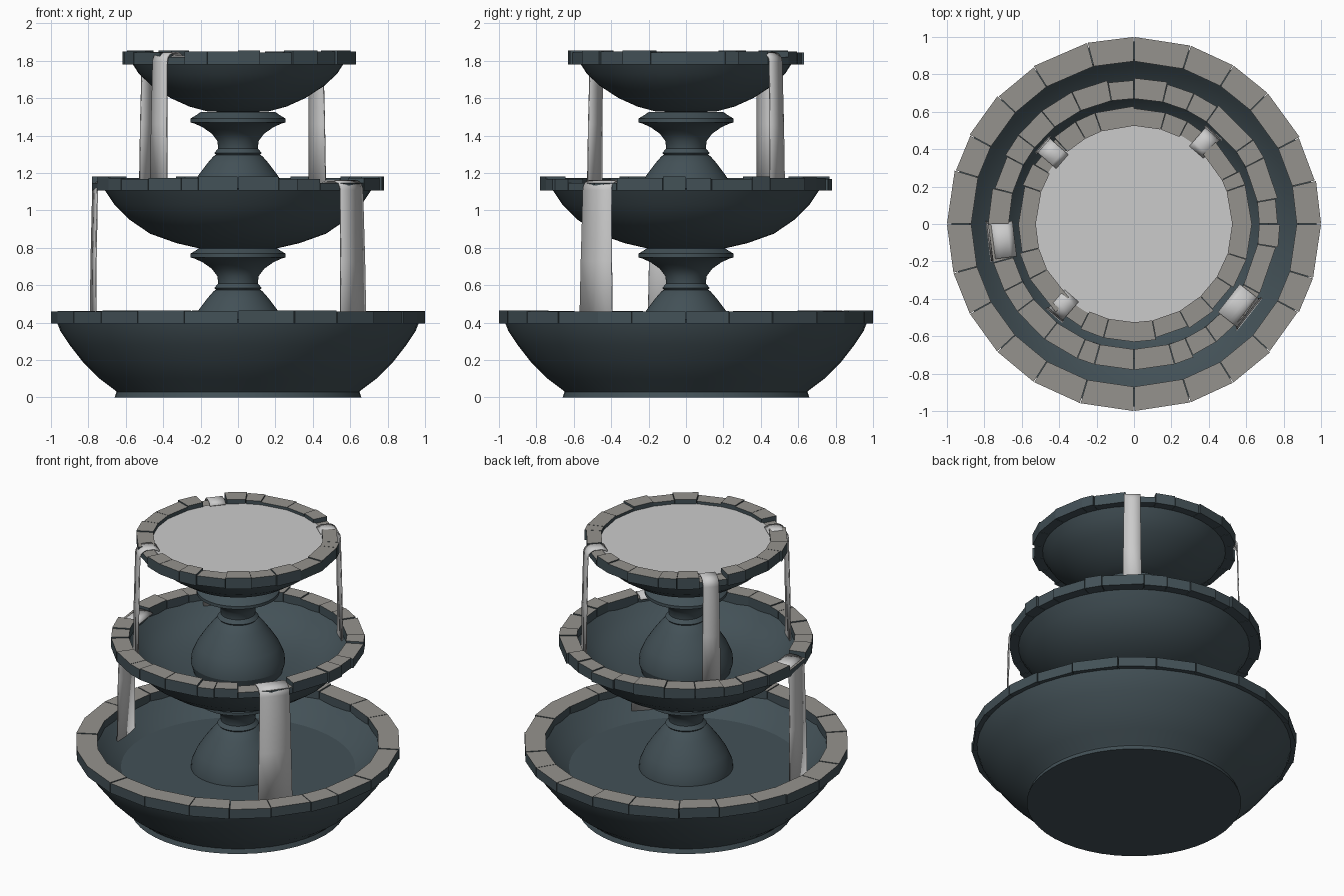
import bpy, bmesh, math, random
from mathutils import Vector

if "Cube" in bpy.data.objects:
    bpy.data.objects.remove(bpy.data.objects["Cube"])

random.seed(4)


def material(name, rgb):
    m = bpy.data.materials.new(name)
    m.diffuse_color = (*rgb, 1)
    m.use_nodes = True
    m.node_tree.nodes["Principled BSDF"].inputs["Base Color"].default_value = m.diffuse_color
    return m


SLATE = material("dark slate stone", (0.056, 0.082, 0.095))
CAP = material("pale rim stone", (0.30, 0.29, 0.27))
WATER = material("water", (0.60, 0.60, 0.60))


def make_object(name, bm, mats, angle=None):
    bmesh.ops.recalc_face_normals(bm, faces=bm.faces[:])
    me = bpy.data.meshes.new(name)
    bm.to_mesh(me)
    bm.free()
    ob = bpy.data.objects.new(name, me)
    bpy.context.collection.objects.link(ob)
    for m in mats:
        me.materials.append(m)
    if angle:
        bpy.ops.object.select_all(action='DESELECT')
        ob.select_set(True)
        bpy.context.view_layer.objects.active = ob
        bpy.ops.object.shade_smooth_by_angle(angle=math.radians(angle))
    return ob


def lathe(name, profile, mat=SLATE, sides=48):
    """Spin (radius, height) points about z; points at radius 0 close the ends."""
    bm = bmesh.new()
    verts = [bm.verts.new((r, 0, z)) for r, z in profile]
    edges = [bm.edges.new(p) for p in zip(verts, verts[1:])]
    bmesh.ops.spin(bm, geom=verts + edges, cent=(0, 0, 0), axis=(0, 0, 1),
                   angle=math.tau, steps=sides, use_merge=True)
    bmesh.ops.remove_doubles(bm, verts=bm.verts[:], dist=0.0005)
    return make_object(name, bm, [mat], 32)


def stone_rim(name, r_in, r_out, z0, z1, count, notches=(), jitter=0.3, drop=0.012):
    """Ring of separate stone blocks, slightly uneven, low where water spills."""
    bm = bmesh.new()
    step = math.tau / count
    cuts = [(i + (random.uniform(-jitter, jitter) if i % (count // 4) else 0)) * step
            for i in range(count)]
    cuts.append(math.tau)
    for a, b in zip(cuts, cuts[1:]):
        mid = (a + b) / 2
        top = z1 - random.choice((0, 0.5, 1)) * drop
        ro = r_out - random.choice((0, 0, 1)) * drop
        if any(abs(math.degrees(mid) - n) < 10 for n in notches):
            top = z1 - 0.035
        gap = 0.002
        ring = []
        for z in (z0, top):
            for t, r in ((a + gap, r_in), (a + gap, ro), (b - gap, ro), (b - gap, r_in)):
                ring.append(bm.verts.new((r * math.cos(t), r * math.sin(t), z)))
        for f in ((0, 1, 2, 3), (4, 5, 6, 7), (0, 1, 5, 4),
                  (1, 2, 6, 5), (2, 3, 7, 6), (3, 0, 4, 7)):
            face = bm.faces.new([ring[i] for i in f])
            face.material_index = 1 if f[0] == 4 else 0
    return make_object(name, bm, [SLATE, CAP])


def water_stream(name, degrees, r_in, r_fall, z_top, z_end, width):
    """Sheet that runs over the rim and bends down into the bowl below."""
    bend = 0.05
    path = [(r_in, z_top - 0.015), (r_in + 0.03, z_top)]
    for i in range(6):
        t = i / 5 * math.pi / 2
        path.append((r_fall - bend + bend * math.sin(t), z_top - bend + bend * math.cos(t)))
    path += [(r_fall + 0.008, (z_top + z_end) / 2), (r_fall + 0.012, z_end)]
    a = math.radians(degrees)
    out, side = Vector((math.cos(a), math.sin(a), 0)), Vector((-math.sin(a), math.cos(a), 0))
    bm = bmesh.new()
    rows = []
    for r, z in path:
        w = width * (1 + 0.18 * (z_top - z) / (z_top - z_end)) / 2
        rows.append([bm.verts.new(out * r + side * (w * s) + Vector((0, 0, z)))
                     for s in (-1, 0, 1)])
    for p, q in zip(rows, rows[1:]):
        for i in (0, 1):
            bm.faces.new((p[i], p[i + 1], q[i + 1], q[i]))
    ob = make_object(name, bm, [WATER], 40)
    mod = ob.modifiers.new("thickness", 'SOLIDIFY')
    mod.thickness = 0.008
    mod.offset = 0


UPPER = (49, 139, 229)
LOWER = (187, 322)

# Bowls: outside from the bottom up, then inside down to the floor
lathe("lower_bowl", [(0, 0), (0.66, 0), (0.65, 0.03), (0.66, 0.04), (0.74, 0.10),
                     (0.83, 0.19), (0.90, 0.28), (0.95, 0.355), (0.975, 0.42),
                     (0.88, 0.42), (0.84, 0.38), (0.78, 0.325), (0.72, 0.285), (0, 0.285)])
lathe("middle_bowl", [(0, 0.79), (0.20, 0.795), (0.33, 0.825), (0.47, 0.875), (0.58, 0.95),
                      (0.66, 1.03), (0.72, 1.12), (0.67, 1.12), (0.62, 1.06),
                      (0.53, 0.995), (0.40, 0.955), (0.25, 0.94), (0, 0.94)])
lathe("upper_bowl", [(0, 1.525), (0.16, 1.528), (0.26, 1.555), (0.36, 1.60), (0.46, 1.665),
                     (0.53, 1.73), (0.575, 1.80), (0.53, 1.80), (0, 1.78)])

# Rims of stone blocks
stone_rim("lower_rim", 0.87, 1.0, 0.395, 0.465, 24, jitter=0.2, drop=0.006)
stone_rim("middle_rim", 0.67, 0.78, 1.105, 1.18, 28, LOWER)
stone_rim("upper_rim", 0.525, 0.63, 1.78, 1.855, 24, UPPER)

# Pedestals: domed foot, bead, narrow neck and flared collar
pedestal = [(0.29, 0.0), (0.285, 0.05), (0.255, 0.12), (0.21, 0.19), (0.165, 0.25),
            (0.13, 0.29), (0.118, 0.297), (0.127, 0.307), (0.118, 0.317), (0.106, 0.33),
            (0.11, 0.37), (0.14, 0.41), (0.19, 0.445), (0.235, 0.465), (0.255, 0.47),
            (0.255, 0.49), (0.225, 0.508), (0.20, 0.525), (0, 0.525)]
for name, base in (("lower_pedestal", 0.278), ("upper_pedestal", 1.0)):
    lathe(name, [(r, z + base) for r, z in pedestal])
lathe("pedestal_foot", [(0.27, 0.93), (0.29, 1.0)])

# Still water in the upper bowl
lathe("upper_water", [(0, 1.825), (0.535, 1.825), (0.535, 1.80), (0, 1.80)], WATER)

# Spilling streams
for i, d in enumerate(UPPER):
    water_stream(f"upper_stream_{i + 1}", d, 0.51, 0.635, 1.842, 1.08, 0.10)
for i, d in enumerate(LOWER):
    water_stream(f"lower_stream_{i + 1}", d, 0.645, 0.77, 1.158, 0.30, 0.19)
